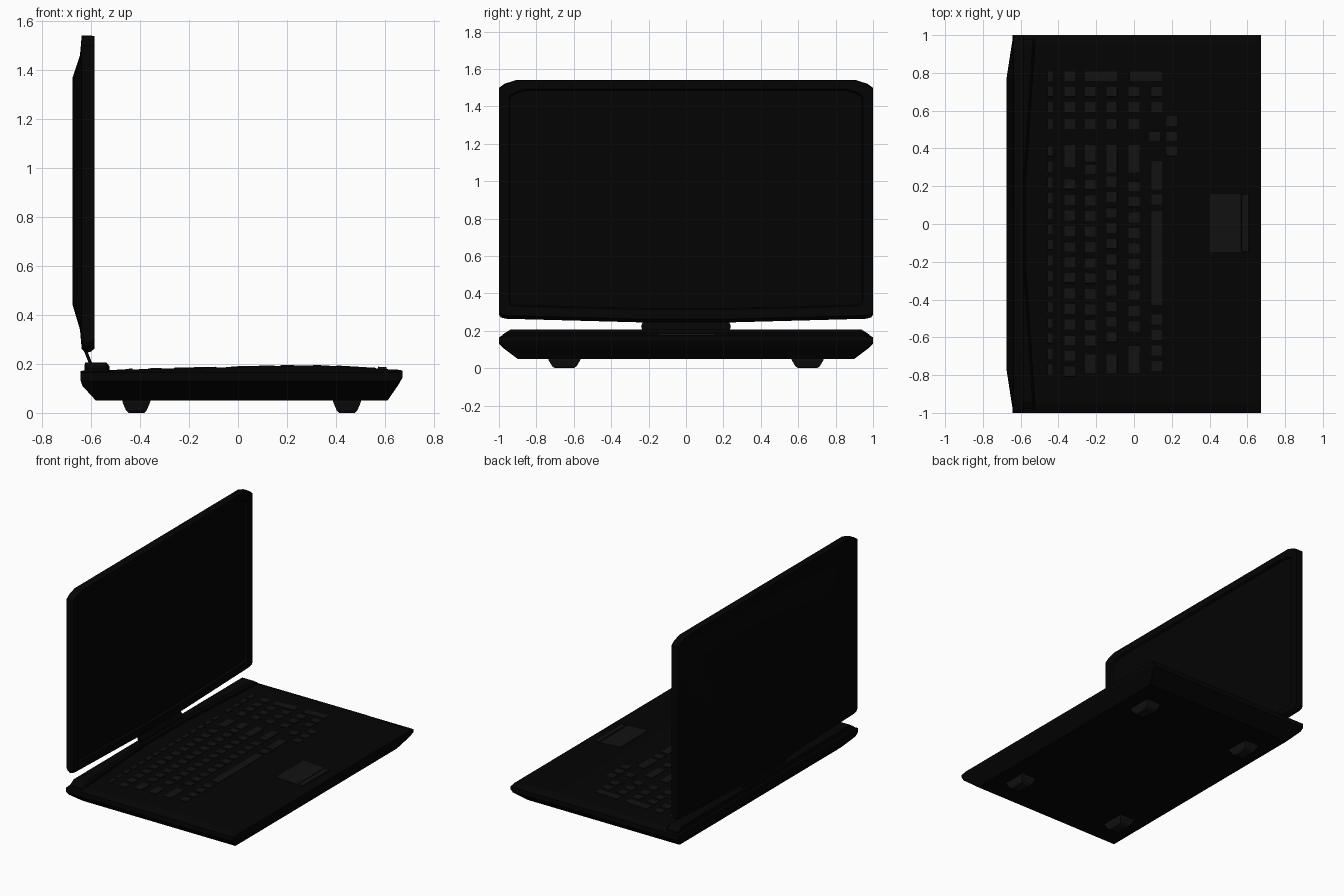
import bpy, bmesh
from math import radians

if "Cube" in bpy.data.objects:
    bpy.data.objects.remove(bpy.data.objects["Cube"])


def material(name, v):
    m = bpy.data.materials.new(name)
    m.diffuse_color = (v, v, v, 1)
    m.use_nodes = True
    m.node_tree.nodes["Principled BSDF"].inputs["Base Color"].default_value = m.diffuse_color
    return m


BODY = material("body_black", 0.0012)
SCREEN = material("screen_black", 0.001)
KEY = material("key_grey", 0.006)


def finish(bm, name, mat):
    bmesh.ops.recalc_face_normals(bm, faces=bm.faces)
    me = bpy.data.meshes.new(name)
    bm.to_mesh(me)
    bm.free()
    me.materials.append(mat)
    ob = bpy.data.objects.new(name, me)
    bpy.context.collection.objects.link(ob)
    return ob


def loft(bm, rings):
    """Bridge closed rings of equal size and cap both ends."""
    vs = [[bm.verts.new(p) for p in r] for r in rings]
    n = len(vs[0])
    for a, b in zip(vs, vs[1:]):
        for i in range(n):
            j = (i + 1) % n
            bm.faces.new((a[i], a[j], b[j], b[i]))
    return [bm.faces.new(vs[0]), bm.faces.new(vs[-1])]


def rect(x0, x1, y0, y1, zf):
    return [(x, y, zf(x)) for x, y in ((x0, y0), (x1, y0), (x1, y1), (x0, y1))]


def deck(x):
    """Height of the base's top surface, crowned in front of the keyboard."""
    return 0.175 + (x + 0.54) * 0.023 if x < 0.33 else 0.195 - (x - 0.33) * 0.06


def pad(bm, x0, x1, y0, y1, h, taper):
    """Slightly tapered raised block lying on the deck."""
    loft(bm, [rect(x0, x1, y0, y1, lambda x: deck(x) - 0.01),
              rect(x0 + taper, x1 - taper, y0 + taper, y1 - taper, lambda x: deck(x) + h)])


# Base: cross-sections (x, bottom half width, bottom z, top z)
bm = bmesh.new()
rings = []
for x, yb, zb, zt in [(-0.642, 0.995, 0.13, 0.17), (-0.635, 0.98, 0.11, 0.172), (-0.58, 0.9, 0.05, 0.174),
                      (-0.54, 0.9, 0.05, 0.175), (0.33, 0.9, 0.05, 0.195), (0.61, 0.9, 0.05, deck(0.61)),
                      (0.655, 0.98, 0.115, 0.176), (0.672, 0.995, 0.145, 0.173)]:
    half = [(yb, zb), (1.0, max(0.13, zb + 0.005)), (1.0, 0.165), (0.95, zt)]
    rings.append([(x, y, z) for y, z in half] + [(x, -y, z) for y, z in reversed(half)])
loft(bm, rings)
finish(bm, "base", BODY)

# Raised rear bar with a bowed front edge
bm = bmesh.new()
rings = []
for y, xf, zt in [(-0.98, -0.525, 0.18), (-0.94, -0.525, 0.206), (-0.2, -0.575, 0.206),
                  (0.2, -0.575, 0.206), (0.94, -0.525, 0.206), (0.98, -0.525, 0.18)]:
    rings.append([(-0.628, y, 0.16), (-0.625, y, zt), (xf - 0.012, y, zt), (xf, y, zt - 0.015), (xf, y, 0.16)])
loft(bm, rings)
finish(bm, "rear_bar", BODY)

# Hinge: rounded strip leaning back from the bar to the lid
bm = bmesh.new()
half = [(0.21, 0.195), (0.235, 0.205), (0.24, 0.225), (0.225, 0.26)]
outline = half + [(-y, z) for y, z in reversed(half)]
loft(bm, [[(-0.598 - (z - 0.2) * 0.4 + d, y, z) for y, z in outline] for d in (-0.01, 0.004)])
finish(bm, "hinge", BODY)

# Lid: outline rings from the recessed display to the rear plateau
HALF = [(0.24, 0.0), (0.96, 0.015), (0.99, 0.02), (1.0, 0.032), (1.0, 0.968), (0.97, 0.985), (0.91, 1.0)]
OUT = HALF + [(-y, t) for y, t in reversed(HALF)]


def ring(x, w, z0, z1):
    return [(x, y * w, z0 + t * (z1 - z0)) for y, t in OUT]


bm = bmesh.new()
caps = loft(bm, [ring(-0.603, 0.94, 0.32, 1.485), ring(-0.587, 0.947, 0.313, 1.492),
                 ring(-0.585, 0.997, 0.263, 1.538), ring(-0.6, 1.0, 0.25, 1.54),
                 ring(-0.62, 1.0, 0.245, 1.54), ring(-0.638, 1.0, 0.26, 1.54),
                 ring(-0.645, 0.965, 0.34, 1.46), ring(-0.675, 0.77, 0.44, 1.37)])
caps[0].material_index = 1
lid = finish(bm, "screen_lid", BODY)
lid.data.materials.append(SCREEN)
bpy.ops.object.select_all(action='DESELECT')
lid.select_set(True)
bpy.context.view_layer.objects.active = lid
bpy.ops.object.shade_smooth_by_angle(angle=radians(30))

# Keyboard: rows run along y; (row x, half depth, long keys, run of square keys, count)
bm = bmesh.new()


def key(x, y0, y1, d=0.03):
    pad(bm, x - d, x + d, y0, y1, 0.003, 0.002)


ROWS = [
    (-0.445, 0.016, [], 0.385, 15),
    (-0.34, 0.03, [(0.30, 0.42)], 0.21, 13),
    (-0.232, 0.03, [(0.33, 0.42), (-0.79, -0.69)], 0.29, 12),
    (-0.117, 0.03, [(0.27, 0.42), (-0.79, -0.69)], 0.225, 11),
    (0.0, 0.03, [(0.27, 0.42), (-0.79, -0.64)], 0.2, 10),
    (0.12, 0.03, [(0.18, 0.335), (-0.43, 0.07)], 0.13, 1),
    (0.12, 0.03, [], -0.505, 4),
]
for x, d, longs, start, count in ROWS:
    for y0, y1 in longs:
        key(x, y0, y1, d)
    for i in range(count):
        y = start - i * 0.0825
        key(x, y - 0.028, y + 0.028, d)

# Number pad and arrow keys
for x in (-0.445, -0.34):
    key(x, 0.755, 0.81, 0.016 if x < -0.4 else 0.03)
for x in (-0.445, -0.34, -0.232, -0.117, 0.0, 0.12):
    for y in (0.70, 0.62, 0.53)[:2 if x > 0.1 else 3]:
        key(x, y - 0.028, y + 0.028, 0.016 if x < -0.4 else 0.03)
for x in (-0.175, 0.06):
    key(x, 0.755, 0.81, 0.087)
for x, y in [(0.11, 0.465), (0.2, 0.545), (0.2, 0.465), (0.2, 0.385)]:
    key(x, y - 0.028, y + 0.028)
finish(bm, "keys", KEY)

# Touchpad with its button strip
bm = bmesh.new()
pad(bm, 0.4, 0.565, -0.15, 0.16, 0.003, 0.002)
pad(bm, 0.568, 0.61, -0.15, 0.16, 0.008, 0.004)
finish(bm, "touchpad", KEY)

# Feet: tapered blocks with rounded lower edges
bm = bmesh.new()
for cx in (-0.415, 0.445):
    for cy in (-0.65, 0.65):
        loft(bm, [rect(cx - a, cx + a, cy - b, cy + b, lambda x, z=z: z)
                  for a, b, z in ((0.06, 0.09, 0.06), (0.055, 0.083, 0.04), (0.042, 0.065, 0.01), (0.032, 0.05, 0.0))])
finish(bm, "feet", KEY)
